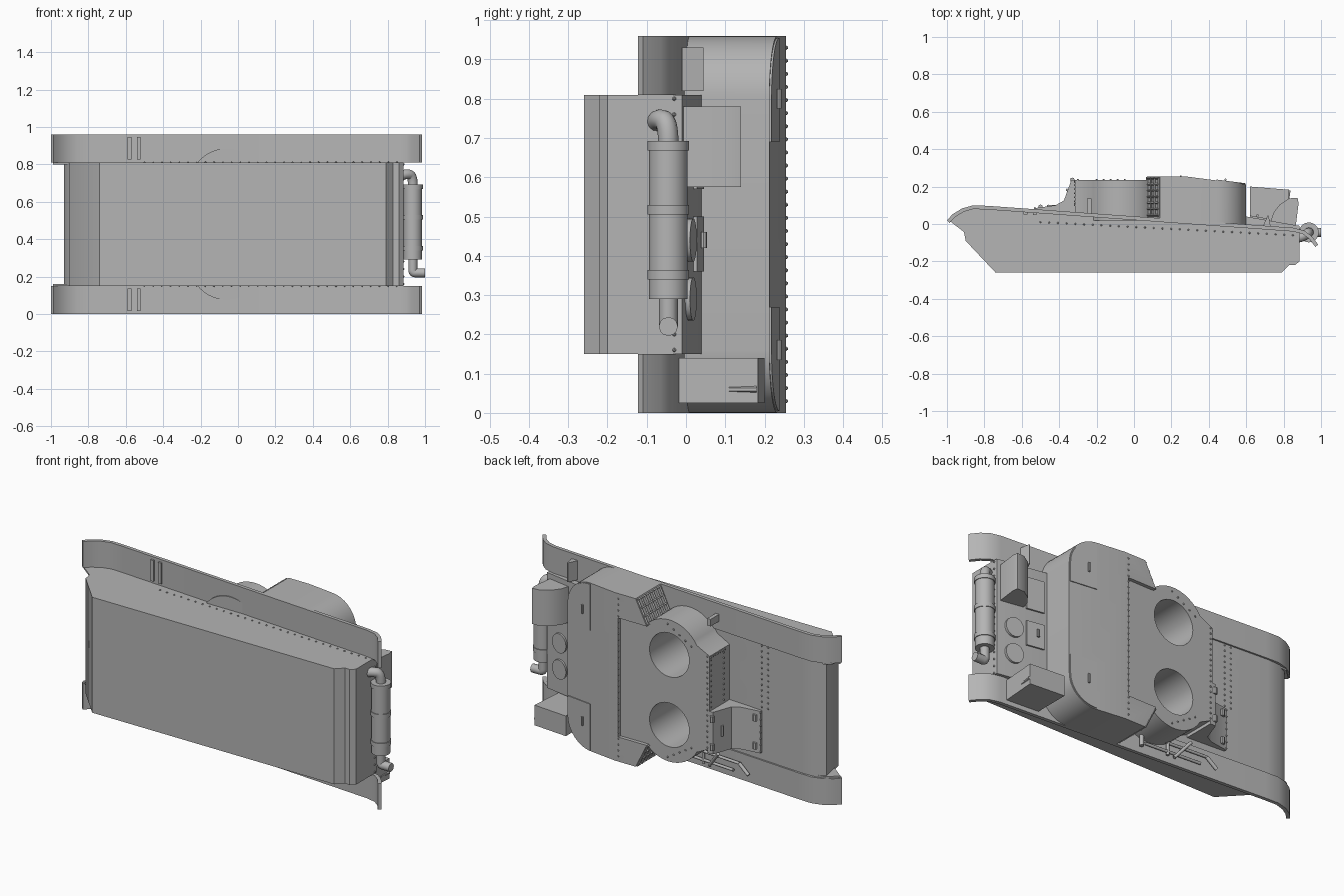
import bpy, bmesh, math
from mathutils import Vector, Matrix

if "Cube" in bpy.data.objects:
    bpy.data.objects.remove(bpy.data.objects["Cube"])

W = 0.96                       # overall width, along z
GREY = (0.46, 0.46, 0.46, 1)
mat = bpy.data.materials.new("plain grey")
mat.use_nodes = True
mat.diffuse_color = GREY
mat.node_tree.nodes["Principled BSDF"].inputs["Base Color"].default_value = GREY


def finish(name, bm):
    """Turn a bmesh into a shaded object."""
    bmesh.ops.recalc_face_normals(bm, faces=bm.faces)
    me = bpy.data.meshes.new(name)
    bm.to_mesh(me)
    bm.free()
    me.materials.append(mat)
    ob = bpy.data.objects.new(name, me)
    bpy.context.collection.objects.link(ob)
    return ob


def extrude(bm, pts, vec):
    face = bm.faces.new([bm.verts.new(p) for p in pts])
    new = bmesh.ops.extrude_face_region(bm, geom=[face])["geom"]
    bmesh.ops.translate(bm, vec=vec, verts=[g for g in new if isinstance(g, bmesh.types.BMVert)])


def side_prism(name, pts, z0, z1):
    """Side profile (x, y) extruded across the width."""
    bm = bmesh.new()
    extrude(bm, [(x, y, z0) for x, y in pts], (0, 0, z1 - z0))
    return finish(name, bm)


def plan_prism(pts, y0, y1):
    """Plan outline (x, z) extruded upward along y."""
    bm = bmesh.new()
    extrude(bm, [(x, y0, z) for x, z in pts], (0, y1 - y0, 0))
    return bm


def rod(bm, a, b, r, n=12):
    a, b = Vector(a), Vector(b)
    m = Matrix.Translation((a + b) / 2) @ (b - a).to_track_quat("Z", "Y").to_matrix().to_4x4()
    bmesh.ops.create_cone(bm, cap_ends=True, segments=n, radius1=r, radius2=r,
                          depth=(b - a).length, matrix=m)


def rods(name, items):
    bm = bmesh.new()
    for it in items:
        rod(bm, *it)
    return finish(name, bm)


def arc(cx, cz, r, a0, a1, n=14):
    return [(cx + r * math.cos(math.radians(a0 + (a1 - a0) * i / n)),
             cz + r * math.sin(math.radians(a0 + (a1 - a0) * i / n))) for i in range(n + 1)]


def mirror(pts):
    return [(x, W - z) for x, z in reversed(pts)]


def fender_y(x):
    return 0.04 - 0.072 * x


def cut(ob, cutters):
    for c in cutters:
        mod = ob.modifiers.new("hole", "BOOLEAN")
        mod.operation, mod.object = "DIFFERENCE", c
        mod.solver = "EXACT"
        bpy.context.view_layer.objects.active = ob
        bpy.ops.object.modifier_apply(modifier=mod.name)


# Hull tub
hull = side_prism("hull", [(-0.93, 0.06), (-0.9, -0.09), (-0.74, -0.26), (0.79, -0.26),
                           (0.83, -0.22), (0.86, -0.22), (0.885, -0.2), (0.885, -0.01),
                           (0.6, 0.04), (0, 0.035), (-0.8, 0.088), (-0.88, 0.085)], 0.15, 0.81)

# Fenders with curved ends, and their nose brackets
top = [(-1, 0.02), (-0.97, 0.052), (-0.92, 0.083), (-0.86, 0.1), (-0.78, 0.097),
       (0.85, -0.02), (0.91, -0.035), (0.95, -0.065), (0.985, -0.11)]
low = []
for i, p in enumerate(top):
    t = Vector(top[min(i + 1, len(top) - 1)]) - Vector(top[max(i - 1, 0)])
    n = Vector((t.y, -t.x)).normalized() * 0.02
    low.append((p[0] + n.x, p[1] + n.y))
for side, z in (("right", 0), ("left", 0.81)):
    side_prism(side + "_fender", top + low[::-1], z, z + 0.15)
    zb = 0.15 if z == 0 else 0.8
    side_prism(side + "_nose_bracket", [(-0.99, 0.02), (-0.9, -0.05), (-0.88, 0.08), (-0.93, 0.075)],
               zb, zb + 0.01)
    for x in (-0.58, -0.53):
        y = fender_y(x) - 0.03
        side_prism(side + "_fender_rib", [(x - .01, y), (x + .01, y), (x + .01, y + .02), (x - .01, y + .02)],
                   z + 0.015, z + 0.135)

# Turret platform with two ring openings
half = [(0.26, 0.82)] + arc(-0.06, 0.685, 0.2, 42, 150) + [(-0.315, 0.745)]
platform = finish("turret_platform", plan_prism(half + mirror(half), 0.02, 0.236))
cutters = []
for z in (0.285, 0.685):
    bm = bmesh.new()
    rod(bm, (-0.06, -0.15, z), (-0.06, 0.4, z), 0.125, 48)
    cutters.append(finish("ring_cutter", bm))
cut(platform, cutters)
cut(hull, cutters)
for c in cutters:
    bpy.data.objects.remove(c)

# Rear compartment: rounded rear corners, angled front corners, sloping roof
half = arc(0.44, 0.8, 0.16, 0, 90, 12) + [(0.14, W), (0.07, 0.82), (0.25, 0.82)]
bm = plan_prism(half + mirror(half), 0, 0.3)
bmesh.ops.bisect_plane(bm, geom=bm.verts[:] + bm.edges[:] + bm.faces[:],
                       plane_co=(0.27, 0, 0), plane_no=(1, 0, 0))
for v in bm.verts:
    if v.co.y > 0.2:
        v.co.y = 0.255 - max(0, v.co.x - 0.27) * 0.13
    else:
        v.co.y = fender_y(v.co.x) - 0.012
finish("rear_compartment", bm)


def roof_y(x):
    return 0.255 - max(0, x - 0.27) * 0.13


# Corner roof hatches with handles
for side, flip in (("left", False), ("right", True)):
    pts = arc(0.44, 0.8, 0.155, 0, 90, 10) + [(0.44, 0.69), (0.595, 0.69)]
    bm = plan_prism(mirror(pts) if flip else pts, 0, 0.1)
    for v in bm.verts:
        v.co.y = roof_y(v.co.x) + (0.005 if v.co.y > 0.05 else -0.005)
    finish(side + "_corner_hatch", bm)
    z = 0.8 if not flip else W - 0.8
    y = roof_y(0.5) + 0.012
    rods(side + "_hatch_handle", [((0.49, y, z - 0.025), (0.49, y, z + 0.025), 0.006, 8)])

    # Grille lattice on the angled front corner
    def at(u, y):
        zz = 0.82 + 0.14 * u
        return (0.066 + 0.07 * u, y, W - zz if flip else zz)
    bars = [(at(u, 0.045), at(u, 0.25), 0.006, 4) for u in (0.05, 0.35, 0.65, 0.95)]
    bars += [(at(0.04, 0.047 + i * 0.033), at(0.96, 0.047 + i * 0.033), 0.006, 4) for i in range(7)]
    rods(side + "_grille", bars)

# Driver hood, vision slot and access flap
side_prism("driver_hood", [(-0.53, 0.07), (-0.53, 0.085), (-0.42, 0.1), (-0.375, 0.125),
                           (-0.335, 0.235), (-0.3, 0.236), (-0.3, 0.05)], 0.19, 0.43)
rods("vision_slot", [((-0.357, 0.182, 0.28), (-0.357, 0.182, 0.34), 0.008, 6)])
rods("hood_hinges", [((x, y, z - 0.018), (x, y, z + 0.018), 0.012, 8)
                     for x, y in ((-0.33, 0.236), (-0.5, 0.092)) for z in (0.23, 0.39)])

# Stowage boxes on the rear deck and fender
side_prism("deck_box", [(0.73, 0.01), (0.745, 0.06), (0.78, 0.105), (0.83, 0.137),
                        (0.875, 0.14), (0.88, 0.11), (0.865, -0.01)], 0.575, 0.78)
side_prism("fender_box", [(0.62, -0.01), (0.62, 0.2), (0.83, 0.183), (0.815, -0.02)], 0.025, 0.14)
rods("box_latch", [((0.82, 0.11, 0.06), (0.83, 0.18, 0.06), 0.008, 6)])

# Engine deck hatches
def deck_y(x):
    return 0.04 - (x - 0.6) * 0.175


def deck_plate(name, pts, h):
    bm = plan_prism(pts, 0, 1)
    for v in bm.verts:
        v.co.y = deck_y(v.co.x) + (h if v.co.y > 0.5 else -0.005)
    finish(name, bm)


for z in (0.29, 0.44):
    deck_plate("oval_cover", [(0.79 + 0.05 * (px), z + 0.055 * pz) for px, pz in arc(0, 0, 1, 0, 345, 23)], 0.012)
for z0, z1 in ((0.36, 0.5), (0.57, 0.75)):
    deck_plate("deck_hatch", [(0.62, z0), (0.72, z0), (0.72, z1), (0.62, z1)], 0.009)
rods("deck_handle", [((0.66, 0.045, 0.42), (0.66, 0.045, 0.46), 0.008, 8)])

# Exhaust muffler with straps and bent pipes
mx, my = 0.935, -0.045
rods("muffler", [((mx, my, 0.29), (mx, my, 0.69), 0.049, 32)] +
     [((mx, my, z - 0.012), (mx, my, z + 0.012), 0.053, 32) for z in (0.352, 0.517, 0.68)])


def pipe(name, pts, r):
    cu = bpy.data.curves.new(name, "CURVE")
    cu.dimensions, cu.bevel_depth, cu.bevel_resolution = "3D", r, 4
    cu.use_fill_caps = True
    sp = cu.splines.new("NURBS")
    sp.points.add(len(pts) - 1)
    for p, co in zip(sp.points, pts):
        p.co = (*co, 1)
    sp.use_endpoint_u, sp.order_u = True, 3
    cu.materials.append(mat)
    ob = bpy.data.objects.new(name, cu)
    bpy.context.collection.objects.link(ob)
    bpy.ops.object.select_all(action="DESELECT")
    ob.select_set(True)
    bpy.context.view_layer.objects.active = ob
    bpy.ops.object.convert(target="MESH")


pipe("inlet_pipe", [(mx, my, 0.68), (mx, my, 0.74), (0.9, -0.07, 0.75), (0.87, -0.075, 0.74)], 0.026)
pipe("tail_pipe", [(mx, my, 0.3), (mx, my, 0.25), (mx, my, 0.22), (0.96, my, 0.22), (1.0, my, 0.22)], 0.024)

# Fender fittings: gusset, marker post, tools
side_prism("rear_gusset", [(0.69, -0.01), (0.73, -0.01), (0.72, 0.045), (0.715, 0.045)], 0.82, 0.93)
side_prism("marker_post", [(-0.25, 0.05), (-0.228, 0.05), (-0.228, 0.135), (-0.25, 0.135)], 0.86, 0.9)


def tool(x, z, h=0.02):
    return (x, fender_y(x) + h, z)


rods("fender_tools", [(tool(0.02, 0.1), tool(-0.4, 0.1), 0.008), (tool(-0.02, 0.05), tool(-0.36, 0.05), 0.008),
                      (tool(-0.4, 0.1), tool(-0.46, 0.05), 0.01), (tool(0.0, 0.03), tool(0.0, 0.12), 0.012),
                      (tool(-0.2, 0.03), tool(-0.28, 0.13, 0.05), 0.009),
                      (tool(-0.16, 0.03), tool(-0.16, 0.12), 0.008)])

# Rivet rows
bm = bmesh.new()


def row(a, b, n):
    for i in range(n):
        p = Vector(a).lerp(Vector(b), i / (n - 1))
        bmesh.ops.create_icosphere(bm, subdivisions=1, radius=0.0055, matrix=Matrix.Translation(p))


row((0.25, 0.255, 0.03), (0.25, 0.255, 0.93), 28)
row((-0.3, 0.237, 0.22), (-0.3, 0.237, 0.74), 18)
row((-0.316, 0.1, 0.735), (-0.316, 0.23, 0.735), 7)
row((-0.316, 0.225, 0.45), (-0.316, 0.225, 0.72), 10)
row((-0.316, 0.11, 0.45), (-0.316, 0.11, 0.72), 10)
row((-0.2, 0.237, 0.77), (-0.05, 0.237, 0.86), 5)
row((-0.2, 0.237, 0.19), (-0.05, 0.237, 0.1), 5)
for x in (-0.53, -0.57):
    row((x, 0.073, 0.45), (x, 0.073, 0.8), 12)
row((-0.53, 0.086, 0.2), (-0.53, 0.086, 0.42), 7)
row((0.886, -0.03, 0.16), (0.886, -0.03, 0.8), 17)
for z in (0.15, 0.81):
    row((-0.5, 0.01, z), (0.85, -0.06, z), 30)
finish("rivets", bm)

# Smooth curved walls, keep edges crisp
bpy.ops.object.select_all(action="DESELECT")
for ob in bpy.context.collection.objects:
    if ob.type == "MESH" and ob.data.materials and ob.data.materials[0] == mat:
        ob.select_set(True)
        bpy.context.view_layer.objects.active = ob
bpy.ops.object.shade_smooth_by_angle(angle=math.radians(32))
